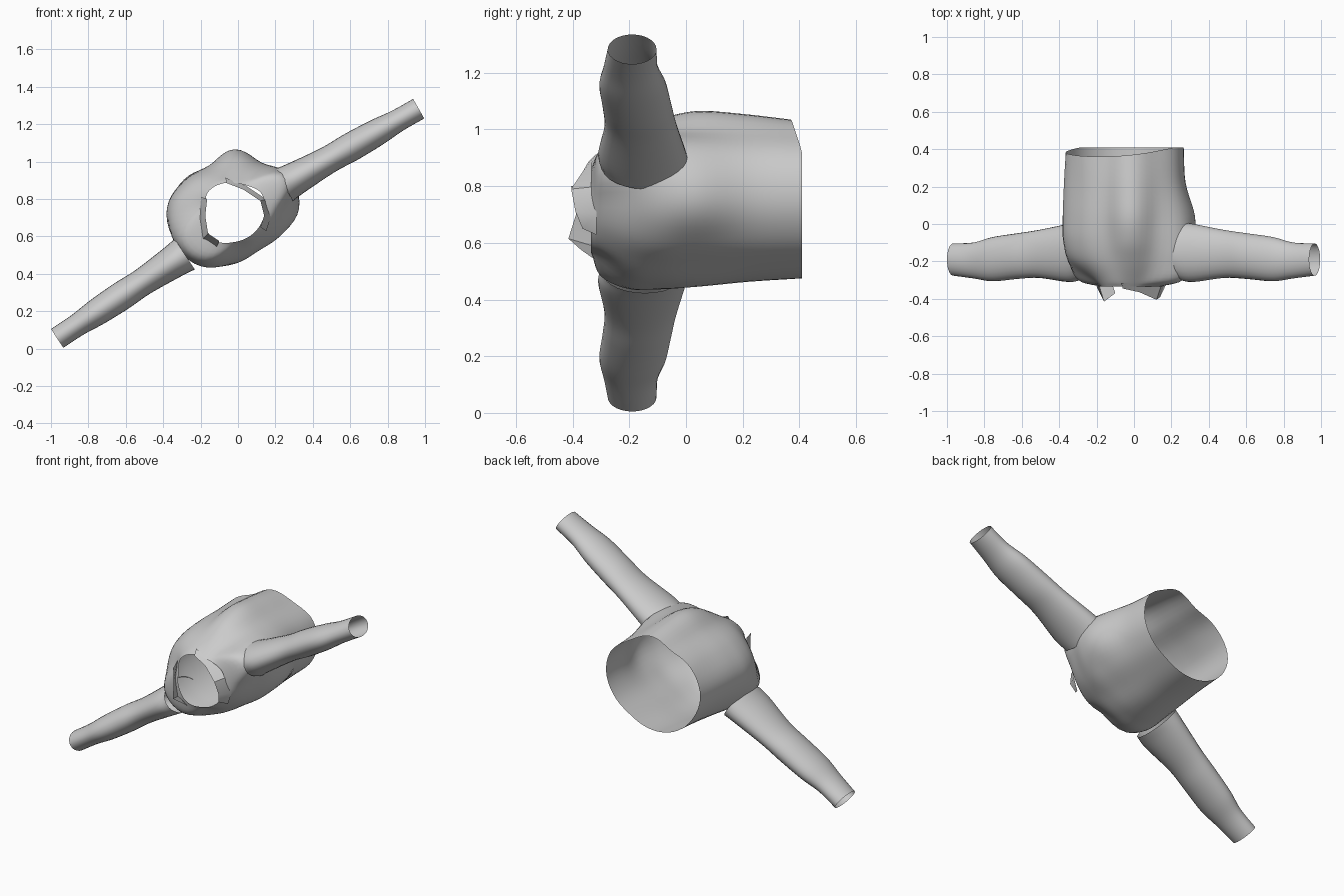
import bpy, math
from mathutils import Vector

if "Cube" in bpy.data.objects:
    bpy.data.objects.remove(bpy.data.objects["Cube"])

CX, CZ = -0.02, 0.75          # torso axis runs along y


def catmull(a, b, c, d, t):
    return 0.5 * (2*b + (c-a)*t + (2*a-5*b+4*c-d)*t*t + (3*b-a-3*c+d)*t**3)


def smooth_loop(vals, steps):
    n = len(vals)
    return [catmull(vals[i-1], vals[i], vals[(i+1) % n], vals[(i+2) % n], k/steps)
            for i in range(n) for k in range(steps)]


def smooth_path(rows, steps):
    rows = [Vector(r) for r in rows]
    p = [2*rows[0]-rows[1]] + rows + [2*rows[-1]-rows[-2]]
    out = [catmull(*p[i:i+4], k/steps) for i in range(len(rows)-1) for k in range(steps)]
    return out + [rows[-1]]


def loft(name, rings, closed=True):
    n = len(rings[0])
    verts = [v for r in rings for v in r]
    faces = [(i*n+j, i*n+(j+1) % n, (i+1)*n+(j+1) % n, (i+1)*n+j)
             for i in range(len(rings)-1) for j in range(n if closed else n-1)]
    me = bpy.data.meshes.new(name)
    me.from_pydata(verts, [], faces)
    ob = bpy.data.objects.new(name, me)
    bpy.context.collection.objects.link(ob)
    bpy.context.view_layer.objects.active = ob
    ob.select_set(True)
    bpy.ops.object.shade_smooth_by_angle(angle=math.radians(40))
    ob.select_set(False)
    return ob


# Torso: y position, then radius every 30 degrees
SECTIONS = [
    (-.335, .165, .165, .14, .135, .15, .165, .155, .18, .20, .18, .17, .165),
    (-.30, .23, .31, .18, .16, .175, .19, .205, .32, .31, .205, .195, .20),
    (-.20, .28, .345, .24, .225, .22, .26, .315, .365, .355, .275, .24, .25),
    (-.09, .33, .35, .275, .285, .25, .295, .355, .365, .35, .295, .26, .285),
    (.04, .345, .335, .285, .315, .265, .305, .36, .355, .335, .295, .26, .285),
    (.22, .295, .30, .28, .305, .265, .305, .355, .34, .315, .28, .255, .27),
    (.41, .285, .29, .27, .285, .26, .31, .345, .33, .30, .27, .25, .265),
]
rings = []
for row in smooth_path(SECTIONS, 5):
    y, radii = row[0], smooth_loop(list(row)[1:], 5)
    ring = []
    for k, r in enumerate(radii):
        a = 2*math.pi*k/len(radii)
        # hem is shorter on the upper left
        dip = 0.05*max(0, math.cos(a-math.radians(125)))*max(0, y/.41)
        ring.append((CX+r*math.cos(a), y-dip, CZ+r*math.sin(a)))
    rings.append(ring)
loft("torso", rings)

# Sleeves: fraction along axis, centre y, half depth, half thickness
SLEEVE = [(0, -.145, .155, .098), (.1, -.155, .155, .088), (.33, -.16, .128, .074),
          (.5, -.172, .122, .077), (.69, -.188, .118, .072), (.84, -.195, .096, .061),
          (1, -.19, .086, .06)]


def sleeve(name, start, end):
    s, e = Vector(start), Vector(end)
    d = (e-s).normalized()
    n = Vector((-d.y, d.x))
    rings = []
    for t, y, ry, rv in smooth_path(SLEEVE, 5):
        ring = []
        for k in range(28):
            a = 2*math.pi*k/28
            p = s.lerp(e, t) + n*rv*math.sin(a)
            ring.append((p.x, y+ry*math.cos(a), p.y))
        rings.append(ring)
    loft(name, rings)


sleeve("right_sleeve", (.245, .875), (.966, 1.283))
sleeve("left_sleeve", (-.285, .505), (-.967, .055))


# Collar flaps standing around the neck opening: x, tip y, z
def collar(name, tips):
    base = [(CX+(x-CX)*1.22, -.315, CZ+(z-CZ)*1.22) for x, y, z in tips]
    loft(name, [base, tips], closed=False)


collar("right_collar", [(-.06, -.345, .885), (.03, -.365, .85), (.12, -.405, .79),
                        (.14, -.39, .71), (.12, -.365, .65)])
collar("left_collar", [(-.165, -.405, .80), (-.175, -.385, .71), (-.16, -.415, .615),
                       (-.10, -.37, .575)])
